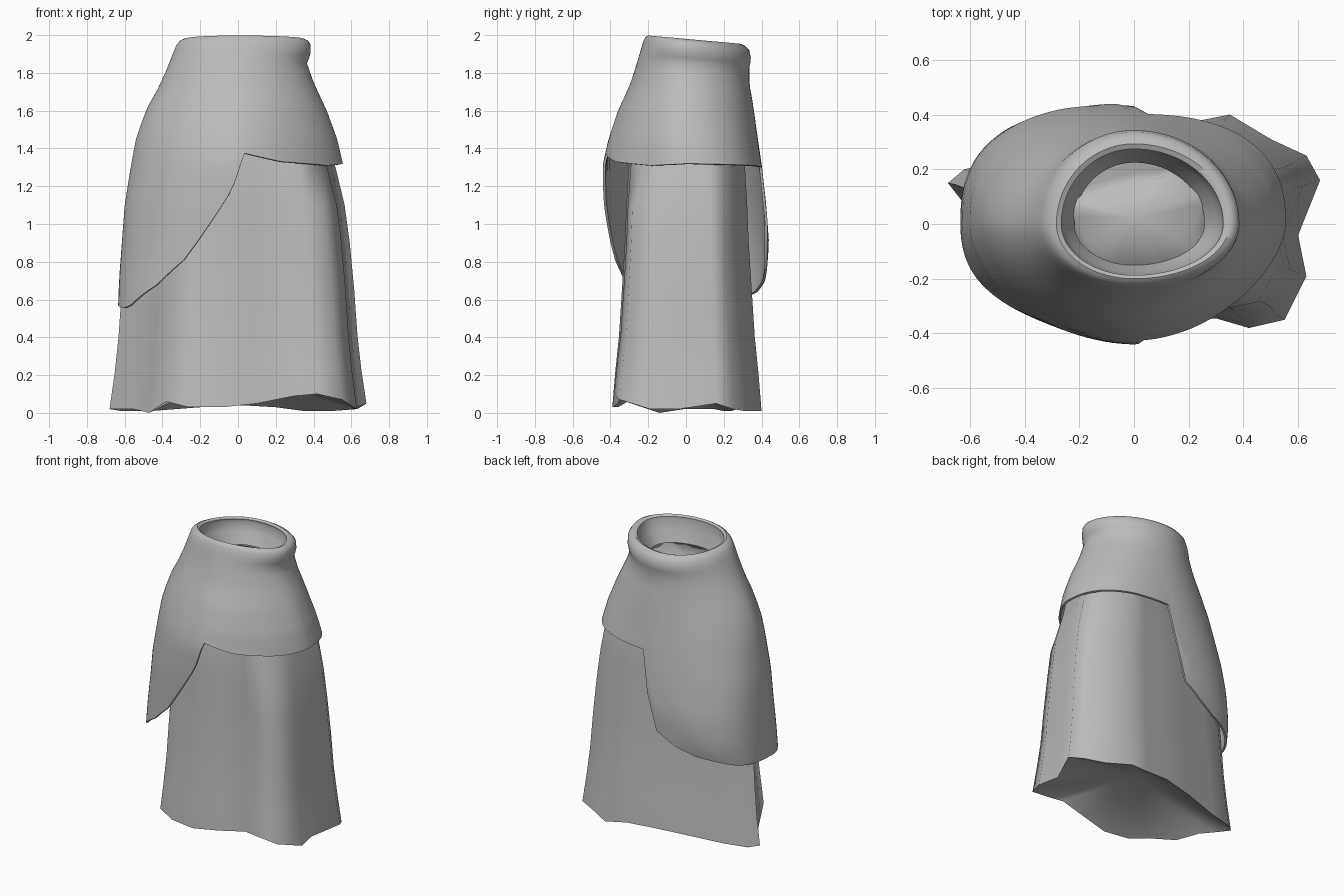
import bpy
import math

if "Cube" in bpy.data.objects:
    bpy.data.objects.remove(bpy.data.objects["Cube"], do_unlink=True)

cloth = bpy.data.materials.new("grey cloth")
cloth.use_nodes = True
grey = (0.5, 0.5, 0.5, 1)
cloth.diffuse_color = grey
cloth.node_tree.nodes["Principled BSDF"].inputs["Base Color"].default_value = grey


def lookup(table, key):
    """Interpolate the rows of a table (first column is the key)."""
    if key <= table[0][0]:
        return table[0][1:]
    for low, high in zip(table, table[1:]):
        if key <= high[0]:
            f = (key - low[0]) / (high[0] - low[0])
            return [a + (b - a) * f for a, b in zip(low[1:], high[1:])]
    return table[-1][1:]


def loft(name, rings, caps=(), thickness=0, angle=50):
    """Skin a stack of closed rings; caps are the bottom and top fan centres."""
    count = len(rings[0])
    verts = [p for ring in rings for p in ring]
    faces = []
    for r in range(len(rings) - 1):
        for i in range(count):
            a, b = r * count + i, r * count + (i + 1) % count
            faces.append((a, b, b + count, a + count))
    if caps:
        bottom, last = len(verts), len(verts) - count
        verts += caps
        for i in range(count):
            j = (i + 1) % count
            faces += [(j, i, bottom), (last + i, last + j, bottom + 1)]
    mesh = bpy.data.meshes.new(name)
    mesh.from_pydata(verts, [], faces)
    mesh.materials.append(cloth)
    obj = bpy.data.objects.new(name, mesh)
    bpy.context.collection.objects.link(obj)
    bpy.ops.object.select_all(action="DESELECT")
    obj.select_set(True)
    bpy.context.view_layer.objects.active = obj
    if thickness:
        solid = obj.modifiers.new("cloth thickness", "SOLIDIFY")
        solid.thickness = thickness
        solid.offset = -1
        bpy.ops.object.modifier_apply(modifier=solid.name)
    bpy.ops.object.shade_smooth_by_angle(angle=math.radians(angle))


# Overskirt: reach of the cloth at each height toward +x, -x, front, back
reach = [
    (0.55, 0.58, 0.635, 0.4, 0.37), (0.7, 0.58, 0.63, 0.41, 0.425),
    (0.9, 0.58, 0.615, 0.43, 0.44), (1.1, 0.57, 0.6, 0.44, 0.425),
    (1.32, 0.555, 0.565, 0.44, 0.4), (1.45, 0.525, 0.54, 0.41, 0.38),
    (1.6, 0.47, 0.49, 0.36, 0.36), (1.75, 0.4, 0.405, 0.29, 0.335),
    (1.85, 0.365, 0.365, 0.255, 0.335), (1.9, 0.385, 0.345, 0.24, 0.345),
    (1.95, 0.385, 0.325, 0.225, 0.335), (1.98, 0.375, 0.305, 0.215, 0.315),
]

# Roundness exponent of each quarter: front +x, front -x, back +x, back -x
roundness = [
    (0.55, 1.65, 2.3, 2.6, 2.9), (0.9, 1.65, 1.95, 2.6, 2.6),
    (1.3, 1.65, 1.75, 2.5, 2.1), (1.6, 1.75, 1.75, 2.1, 1.85), (1.9, 2, 2, 2, 2),
]

# Hem height around the overskirt, by angle from +x
hem = [
    (0, 1.32), (60, 1.31), (87, 1.3), (90, 1.02), (93, 0.77), (102, 0.69),
    (114, 0.64), (150, 0.585), (180, 0.57), (200, 0.555), (208, 0.57),
    (229, 0.68), (243, 0.81), (265, 1.17), (270, 1.27), (276, 1.375),
    (299, 1.33), (330, 1.31), (360, 1.32),
]


def quarter(x, y, z):
    """Half-widths and exponent of the overskirt in the quarter holding x, y."""
    right, left, front, back = lookup(reach, z)
    power = lookup(roundness, z)[(2 if y > 0 else 0) + (0 if x > 0 else 1)]
    return right if x > 0 else left, back if y > 0 else front, power


def cloth_point(degrees, z, scale=1.0, lift=0.0):
    c, s = math.cos(math.radians(degrees)), math.sin(math.radians(degrees))
    wide, deep, power = quarter(c, s, z)
    x = math.copysign(abs(c) ** (2 / power), c) * wide * scale
    y = math.copysign(abs(s) ** (2 / power), s) * deep * scale
    tilt = min(1, max(0, (z - 1.7) / 0.2))
    return (x, y, z + lift - 0.09 * y * tilt)


angles = range(0, 360, 3)
rings = []
for step in range(15):
    f = step / 14
    rings.append([cloth_point(a, lookup(hem, a)[0] * (1 - f) + 1.8 * f) for a in angles])
# Rolled waistband, turning over the rim and down inside
for z, scale, lift in [(1.85, 1, 0), (1.88, 1, 0), (1.91, 1, 0), (1.95, 1, 0),
                       (1.97, 0.98, 0), (1.98, 0.93, 0), (1.98, 0.87, -0.01),
                       (1.95, 0.84, 0), (1.95, 0.78, -0.06), (1.95, 0.67, -0.14)]:
    rings.append([cloth_point(a, z, scale, lift) for a in angles])
loft("overskirt", rings, thickness=0.014)

# Underskirt: folded bottom outline, narrowing upward
outline = [
    (0.6, -0.04, 0.02), (0.68, 0.16, 0.05), (0.63, 0.25, 0.02), (0.5, 0.31, 0.01),
    (0.35, 0.4, 0.01), (0.2, 0.37, 0.03), (0.03, 0.36, 0.04), (-0.2, 0.31, 0.03),
    (-0.46, 0.24, 0.01), (-0.62, 0.2, 0.01), (-0.68, 0.15, 0.02), (-0.61, 0.06, 0.02),
    (-0.55, -0.01, 0.02), (-0.47, -0.14, 0), (-0.38, -0.32, 0.06), (-0.26, -0.36, 0.03),
    (-0.08, -0.39, 0.03), (0.1, -0.36, 0.05), (0.3, -0.345, 0.09), (0.42, -0.38, 0.1),
    (0.55, -0.35, 0.07), (0.63, -0.19, 0.02),
]
narrowing = [
    (0, 1, 1), (0.2, 0.96, 0.96), (0.4, 0.93, 0.91), (0.65, 0.905, 0.87),
    (0.9, 0.87, 0.83), (1.1, 0.83, 0.81), (1.3, 0.78, 0.78), (1.45, 0.7, 0.71),
    (1.6, 0.6, 0.62), (1.72, 0.47, 0.53), (1.82, 0.36, 0.44),
]


def underskirt_point(x, y, h, z, sx, sy):
    x, y = x * sx, y * sy
    if z > 1.2:  # keep the cloth tucked inside the overskirt
        wide, deep, power = quarter(x, y, z)
        spread = ((abs(x) / wide) ** power + (abs(y) / deep) ** power) ** (1 / power)
        tuck = min(1, 0.95 / spread)
        x, y = x * tuck, y * tuck
    return (x, y, z + h * max(0, 1 - z / 0.5))


rings = [[underskirt_point(*p, *row) for p in outline] for row in narrowing]
loft("underskirt", rings, caps=[(0, 0, 0.24), (0, 0.02, 1.83)], angle=75)
